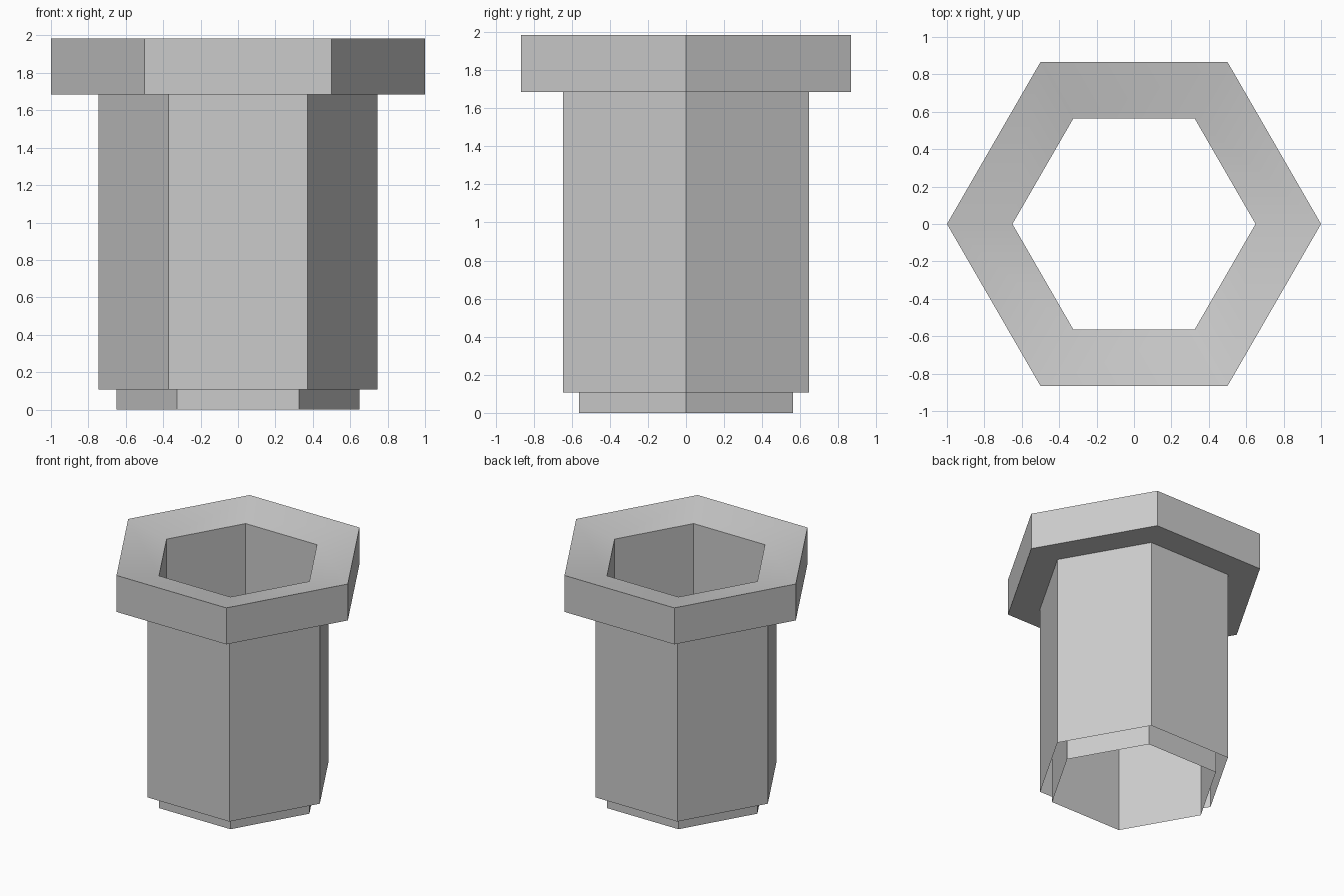
import bpy, bmesh, math

if "Cube" in bpy.data.objects:
    bpy.data.objects.remove(bpy.data.objects["Cube"])

SIDES = 6


def hex_shell(name, profile):
    """Sweep an open (radius, z) profile around a hexagon."""
    bm = bmesh.new()
    rings = []
    for r, z in profile:
        angles = [2 * math.pi * i / SIDES for i in range(SIDES)]
        rings.append([bm.verts.new((r * math.cos(a), r * math.sin(a), z)) for a in angles])
    for lo, hi in zip(rings, rings[1:]):
        for i in range(SIDES):
            j = (i + 1) % SIDES
            bm.faces.new((lo[i], lo[j], hi[j], hi[i]))
    mesh = bpy.data.meshes.new(name)
    bm.to_mesh(mesh)
    bm.free()
    obj = bpy.data.objects.new(name, mesh)
    bpy.context.collection.objects.link(obj)
    bpy.ops.object.select_all(action='DESELECT')
    obj.select_set(True)
    bpy.context.view_layer.objects.active = obj
    bpy.ops.object.shade_smooth_by_angle(angle=math.radians(30))
    return obj


# Hexagonal sleeve: outer wall (open below), flange, sloped rim, thin inner tube
hex_shell("hex_sleeve", [
    (0.745, 0.107),   # outer wall bottom
    (0.745, 1.684),   # under the flange
    (1.0, 1.684),     # flange lower edge
    (1.0, 1.984),     # flange upper edge
    (0.65, 1.912),    # rim slopes down to the bore
    (0.65, 0.0),      # inner tube bottom
])
